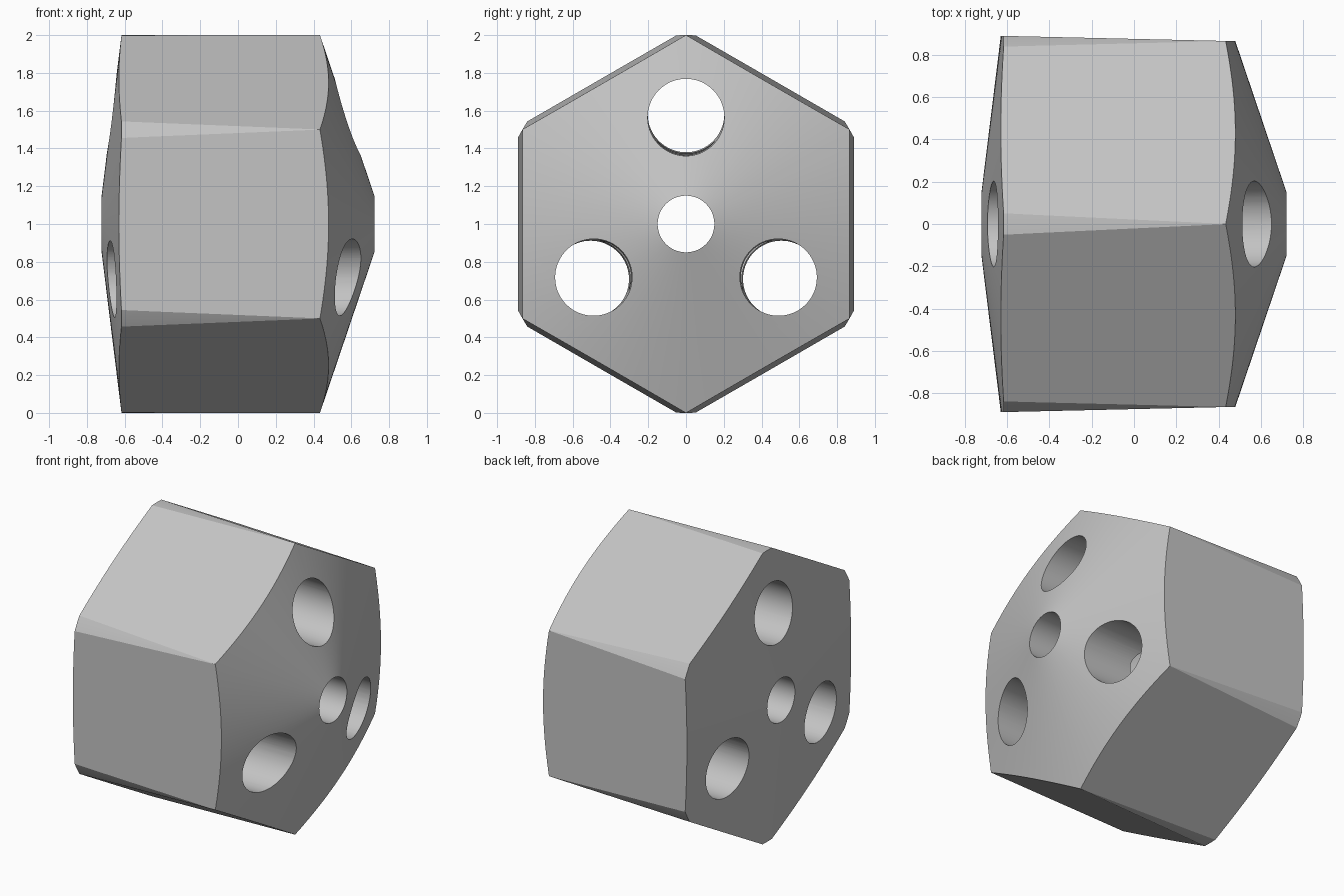
import bpy, bmesh
from math import pi, sin, cos, radians, sqrt
from mathutils import Vector, Matrix

cube = bpy.data.objects.get("Cube")
if cube:
    bpy.data.objects.remove(cube, do_unlink=True)

CENTRE = Vector((0, 0, 1))      # the body axis runs along x through this point

grey = bpy.data.materials.new("plain grey")
grey.use_nodes = True
grey.diffuse_color = (0.55, 0.55, 0.55, 1)
grey.node_tree.nodes["Principled BSDF"].inputs["Base Color"].default_value = grey.diffuse_color


def make_object(name, bm):
    bmesh.ops.recalc_face_normals(bm, faces=bm.faces)
    mesh = bpy.data.meshes.new(name)
    bm.to_mesh(mesh)
    bm.free()
    mesh.materials.append(grey)
    obj = bpy.data.objects.new(name, mesh)
    bpy.context.collection.objects.link(obj)
    return obj


def lathe(name, profile, steps=144):
    """Spin a closed (x, radius) profile around the body axis."""
    bm = bmesh.new()
    verts = [bm.verts.new(CENTRE + Vector((x, 0, r))) for x, r in profile]
    edges = [bm.edges.new((v, verts[i - 1])) for i, v in enumerate(verts)]
    bmesh.ops.spin(bm, geom=verts + edges, cent=CENTRE, axis=(1, 0, 0),
                   angle=2 * pi, steps=steps, use_duplicate=False)
    bmesh.ops.remove_doubles(bm, verts=bm.verts, dist=1e-5)
    return make_object(name, bm)


def cone(name, matrix, sides, r1, r2, depth):
    bm = bmesh.new()
    bmesh.ops.create_cone(bm, cap_ends=True, segments=sides, radius1=r1,
                          radius2=r2, depth=depth, matrix=matrix)
    return make_object(name, bm)


def cut(target, cutter, operation):
    mod = target.modifiers.new(operation, 'BOOLEAN')
    mod.operation, mod.solver, mod.object = operation, 'EXACT', cutter
    cutter.hide_render = True
    bpy.context.view_layer.objects.active = target
    bpy.ops.object.modifier_apply(modifier=mod.name)
    bpy.data.objects.remove(cutter, do_unlink=True)


# Round blank: steep cone on one end, shallow cone on the other,
# central bore opening into a ball-shaped chamber
bore, ball = 0.15, 0.467
reach = sqrt(ball ** 2 - bore ** 2)
chamber = [(-reach, bore)]
for i in range(1, 28):
    x = ball * -cos(pi * i / 28)
    if abs(x) < reach - 0.005:
        chamber.append((x, sqrt(ball ** 2 - x ** 2)))
chamber.append((reach, bore))
outside = [(0.722, bore), (0.434, 1), (-0.617, 1), (-0.722, bore)]
body = lathe("hexagonal_body", outside + chamber)

# Slightly tapered hexagonal sides, leaving narrow round corners
along_x = Matrix.Translation(CENTRE) @ Matrix.Rotation(radians(90), 4, 'Y')
to_radius = 1 / cos(radians(30))
hexagon = cone("hexagon_cutter", along_x, 6, 0.8967 * to_radius, 0.8556 * to_radius, 1.8)
# a corner of the hexagon must point straight up
turn = Vector(hexagon.data.vertices[0].co - CENTRE)
if abs(turn.y) > 0.1 and abs(turn.z) < 0.9:
    hexagon.data.transform(Matrix.Translation(CENTRE) @ Matrix.Rotation(radians(30), 4, 'X')
                           @ Matrix.Translation(-CENTRE))
cut(body, hexagon, 'INTERSECT')

# Three slightly splayed through holes around the axis
for angle in (90, 210, 330):
    out = Vector((0, cos(radians(angle)), sin(radians(angle))))
    direction = Vector((1, 0, 0)) - out * 0.0145
    place = (Matrix.Translation(CENTRE + out * 0.573)
             @ direction.to_track_quat('Z', 'Y').to_matrix().to_4x4())
    cut(body, cone("hole_cutter", place, 72, 0.203, 0.203, 2.4), 'DIFFERENCE')

# Smooth round surfaces with crisp edges
bpy.ops.object.select_all(action='DESELECT')
body.select_set(True)
bpy.context.view_layer.objects.active = body
bpy.ops.object.shade_smooth_by_angle(angle=radians(20))
